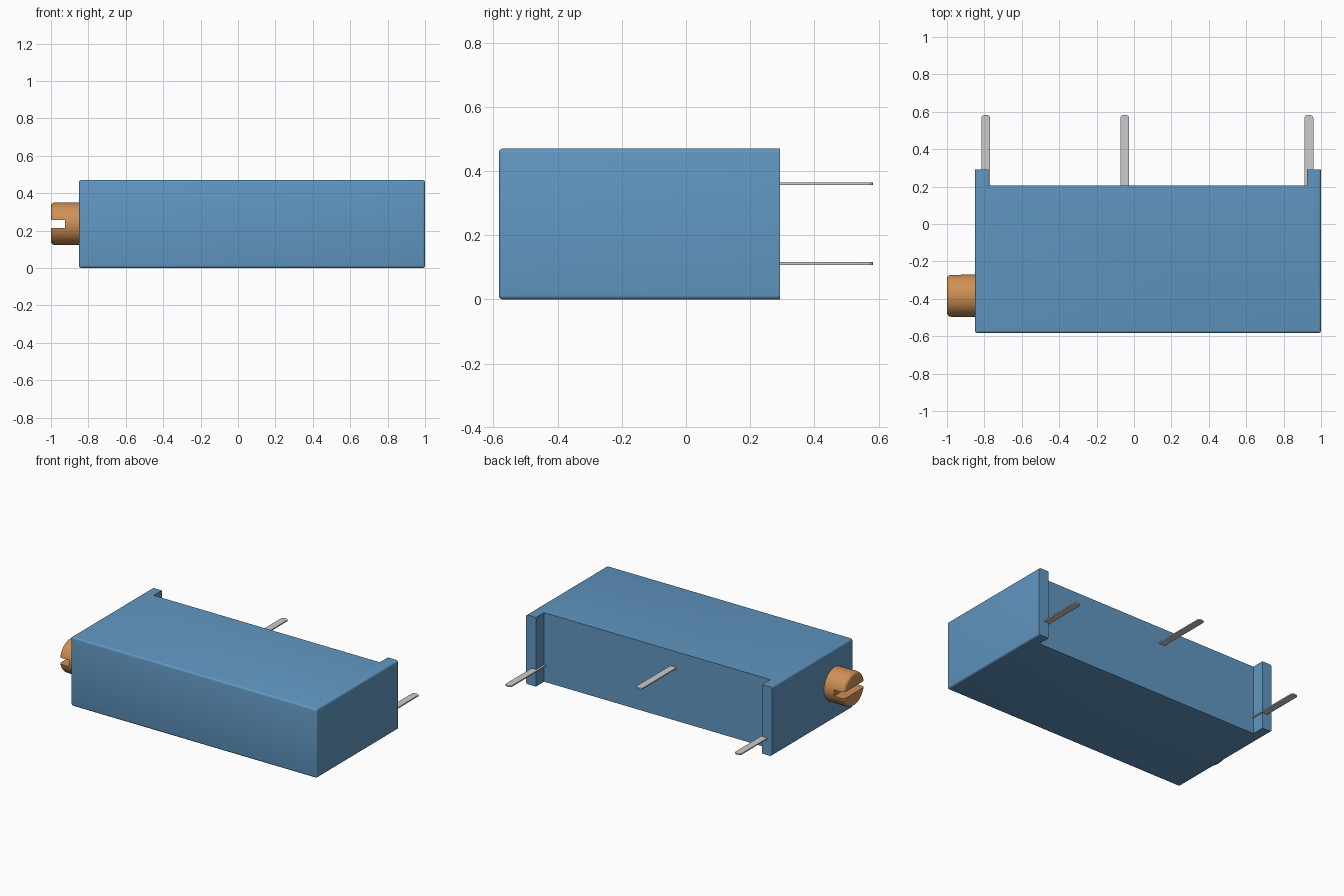
import bpy, bmesh, math
from mathutils import Matrix

if "Cube" in bpy.data.objects:
    bpy.data.objects.remove(bpy.data.objects["Cube"])


def material(name, color):
    m = bpy.data.materials.new(name)
    m.diffuse_color = (*color, 1)
    m.use_nodes = True
    m.node_tree.nodes["Principled BSDF"].inputs["Base Color"].default_value = m.diffuse_color
    return m


def finish(name, bm, mat=None):
    bmesh.ops.recalc_face_normals(bm, faces=bm.faces)
    me = bpy.data.meshes.new(name)
    bm.to_mesh(me)
    bm.free()
    ob = bpy.data.objects.new(name, me)
    bpy.context.collection.objects.link(ob)
    if mat:
        me.materials.append(mat)
    return ob


def smooth(ob):
    bpy.ops.object.select_all(action='DESELECT')
    ob.select_set(True)
    bpy.context.view_layer.objects.active = ob
    bpy.ops.object.shade_smooth_by_angle(angle=math.radians(35))


def prism(points, z0, z1):
    bm = bmesh.new()
    face = bm.faces.new([bm.verts.new((x, y, z0)) for x, y in points])
    ext = bmesh.ops.extrude_face_region(bm, geom=[face])
    for v in ext['geom']:
        if isinstance(v, bmesh.types.BMVert):
            v.co.z = z1
    return bm


blue = material("blue_plastic", (0.12, 0.31, 0.54))
brass = material("brass", (0.62, 0.28, 0.09))

# Housing: U-shaped outline with two standoff ribs at the back
X0, X1, Y0, YB, YR = -0.85, 1.0, -0.583, 0.205, 0.292
bm = prism([(X0, Y0), (X1, Y0), (X1, YR), (0.925, YR), (0.925, YB),
            (-0.778, YB), (-0.778, YR), (X0, YR)], 0, 0.47)
# Round the front and side edges only; the back stays sharp
outer = []
for e in bm.edges:
    a, b = (v.co for v in e.verts)
    side = abs(a.x - b.x) < 1e-5 and min(abs(a.x - X0), abs(a.x - X1)) < 1e-5
    front = max(a.y, b.y) < Y0 + 1e-4
    if front or (side and abs(a.y - b.y) > 0.5):
        outer.append(e)
bmesh.ops.bevel(bm, geom=outer, offset=0.013, segments=4, profile=0.5, affect='EDGES')
smooth(finish("housing", bm, blue))

# Adjustment screw, lying along x, with a rounded outer rim
bm = bmesh.new()
bmesh.ops.create_cone(bm, cap_ends=True, segments=64, radius1=0.114, radius2=0.114, depth=0.17,
                      matrix=Matrix.Translation((-0.915, -0.384, 0.236))
                      @ Matrix.Rotation(math.pi / 2, 4, 'Y'))
rim = [e for e in bm.edges if all(v.co.x < -0.99 for v in e.verts)]
bmesh.ops.bevel(bm, geom=rim, offset=0.022, segments=5, profile=0.5, affect='EDGES')
screw = finish("adjustment_screw", bm, brass)

# Screwdriver slot
cutter = finish("slot_cutter", prism([(-1.1, -0.6), (-0.925, -0.6), (-0.925, -0.1), (-1.1, -0.1)],
                                     0.214, 0.257))
mod = screw.modifiers.new("slot", 'BOOLEAN')
mod.operation, mod.solver, mod.object = 'DIFFERENCE', 'EXACT', cutter
bpy.context.view_layer.objects.active = screw
bpy.ops.object.modifier_apply(modifier=mod.name)
bpy.data.objects.remove(cutter)
smooth(screw)

# Flat contact pins with rounded tips; the middle one sits higher
W, TIP, R = 0.0235, 0.583, 0.018
for name, x, z in (("left_pin", -0.793, 0.112), ("middle_pin", -0.05, 0.36),
                   ("right_pin", 0.935, 0.112)):
    pts = [(x - W, 0.19), (x + W, 0.19)]
    for cx, start in ((x + W - R, 0), (x - W + R, math.pi / 2)):
        for i in range(6):
            t = start + i * math.pi / 10
            pts.append((cx + R * math.cos(t), TIP - R + R * math.sin(t)))
    smooth(finish(name, prism(pts, z - 0.004, z + 0.004)))
